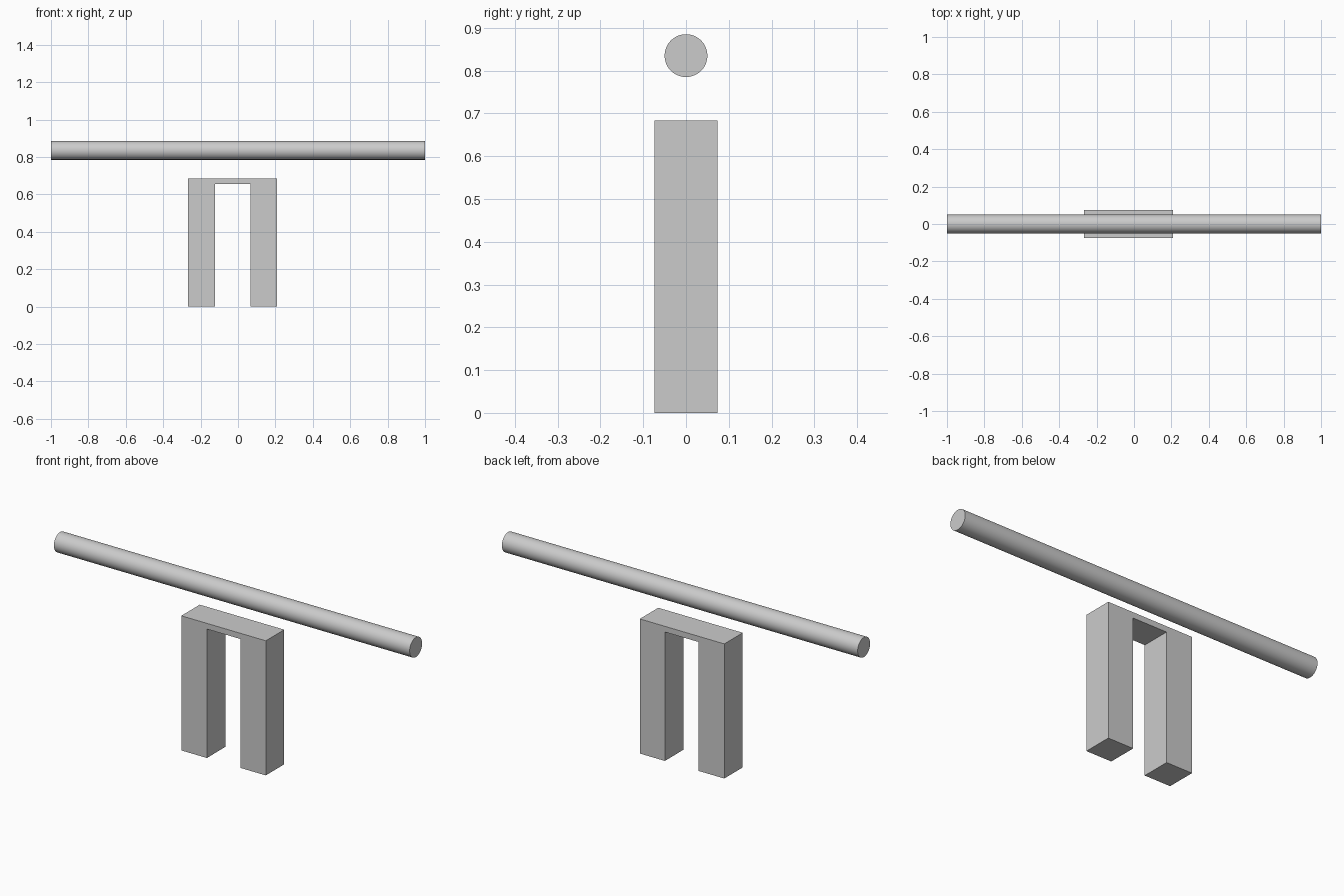
import bpy
import bmesh
from math import radians

if "Cube" in bpy.data.objects:
    bpy.data.objects.remove(bpy.data.objects["Cube"], do_unlink=True)

GREY = (0.6, 0.6, 0.6, 1.0)
grey = bpy.data.materials.new("light grey")
grey.use_nodes = True
grey.diffuse_color = GREY
grey.node_tree.nodes["Principled BSDF"].inputs["Base Color"].default_value = GREY

# Support frame: an upside-down U profile extruded along y
LEFT, RIGHT, INNER_LEFT, INNER_RIGHT = -0.267, 0.208, -0.123, 0.067
TOP, UNDERSIDE, HALF_DEPTH = 0.684, 0.655, 0.074
profile = [(LEFT, 0), (INNER_LEFT, 0), (INNER_LEFT, UNDERSIDE), (INNER_RIGHT, UNDERSIDE),
           (INNER_RIGHT, 0), (RIGHT, 0), (RIGHT, TOP), (LEFT, TOP)]
bm = bmesh.new()
face = bm.faces.new([bm.verts.new((x, -HALF_DEPTH, z)) for x, z in profile])
extruded = bmesh.ops.extrude_face_region(bm, geom=[face])["geom"]
moved = [g for g in extruded if isinstance(g, bmesh.types.BMVert)]
bmesh.ops.translate(bm, verts=moved, vec=(0, 2 * HALF_DEPTH, 0))
bmesh.ops.recalc_face_normals(bm, faces=bm.faces)
mesh = bpy.data.meshes.new("support_frame")
bm.to_mesh(mesh)
bm.free()
mesh.materials.append(grey)
frame = bpy.data.objects.new("support_frame", mesh)
bpy.context.collection.objects.link(frame)

# Long round bar above the frame, lying along x
bpy.ops.mesh.primitive_cylinder_add(vertices=64, radius=0.05, depth=2,
                                    location=(0, 0, 0.835), rotation=(0, radians(90), 0))
bar = bpy.context.object
bar.name = "round_bar"
bar.data.materials.append(grey)
bpy.ops.object.shade_smooth_by_angle(angle=radians(30))
